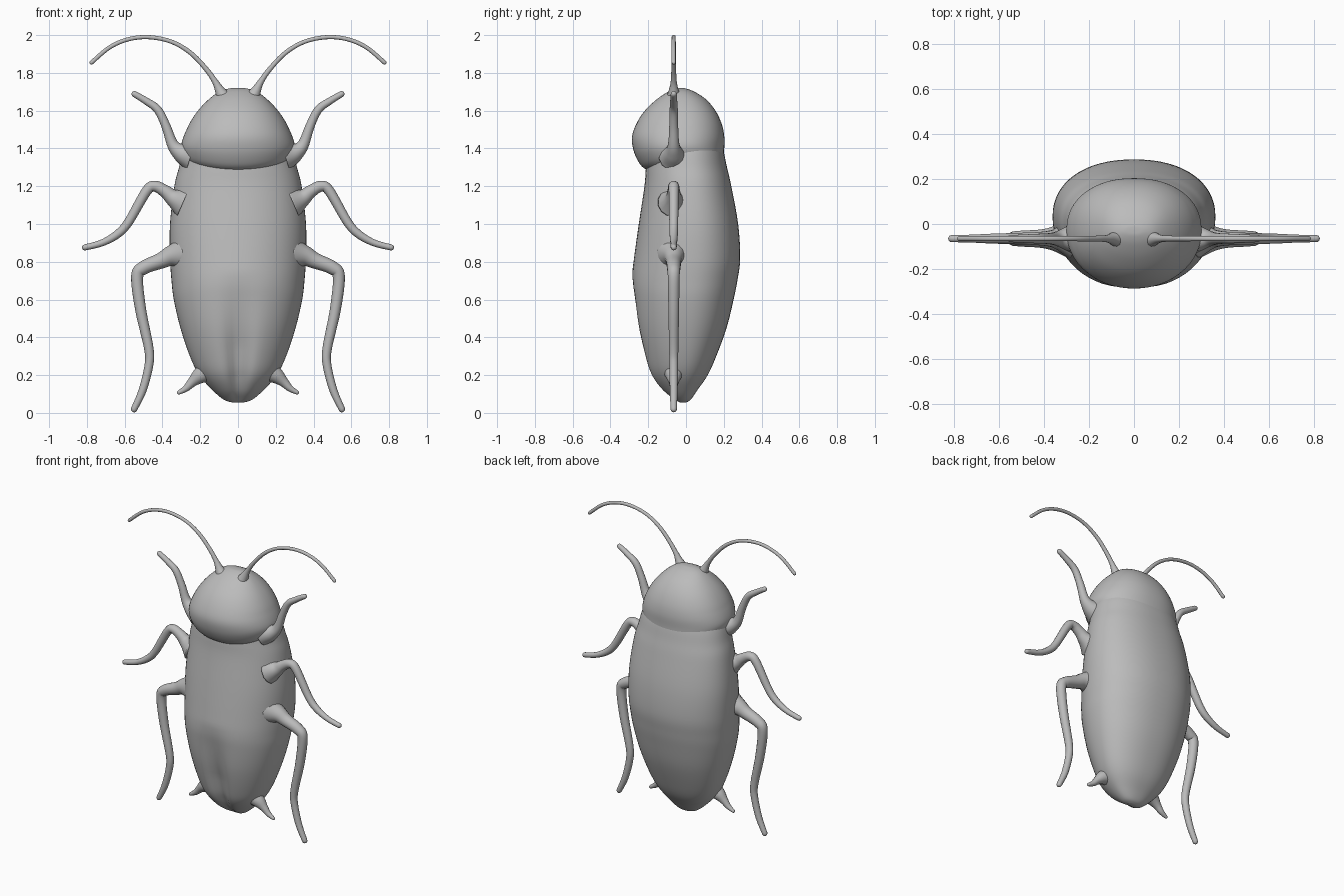
import bpy, bmesh, math

grey = bpy.data.materials.new("plain grey")
grey.diffuse_color = (0.5, 0.5, 0.5, 1)
LIMB_Y = -0.065


def smooth_rows(rows, steps):
    """Catmull-Rom interpolation through rows of numbers."""
    out = []
    for i in range(len(rows) - 1):
        a, b, c, d = (rows[max(0, min(len(rows) - 1, i + k))] for k in (-1, 0, 1, 2))
        for s in range(steps):
            t = s / steps
            out.append([0.5 * (2 * q + (r - p) * t + (2 * p - 5 * q + 4 * r - e) * t * t
                               + (3 * q - p - 3 * r + e) * t ** 3)
                        for p, q, r, e in zip(a, b, c, d)])
    return out + [list(rows[-1])]


def skin(name, rings):
    """Closed smooth mesh over a stack of rings."""
    bm = bmesh.new()
    loops = [[bm.verts.new(p) for p in ring] for ring in rings]
    n = len(loops[0])
    for lo, hi in zip(loops, loops[1:]):
        for i in range(n):
            bm.faces.new((lo[i], lo[(i + 1) % n], hi[(i + 1) % n], hi[i]))
    bm.faces.new(loops[0])
    bm.faces.new(loops[-1])
    bmesh.ops.recalc_face_normals(bm, faces=bm.faces)
    for f in bm.faces:
        f.smooth = True
    me = bpy.data.meshes.new(name)
    bm.to_mesh(me)
    bm.free()
    me.materials.append(grey)
    ob = bpy.data.objects.new(name, me)
    bpy.context.collection.objects.link(ob)


def loft(name, rows, groove=0.0, sag=0.0, sides=64):
    """Rows: height, half width, front y, back y, y of the widest line."""
    rings = []
    for z, w, front, back, mid in smooth_rows(rows, 5):
        ring = []
        for i in range(sides):
            a = 2 * math.pi * i / sides
            c, s = math.cos(a), math.sin(a)
            p = 0.9 if s > 0 else 0.95
            x = w * math.copysign(abs(c) ** p, c)
            y = mid + (back - mid if s > 0 else mid - front) * math.copysign(abs(s) ** p, s)
            # valley between the wing ridges
            if s < 0 and groove:
                depth = groove * max(0, min(1, (0.75 - z) / 0.4)) * min(1, w / 0.2)
                y += depth * math.exp(-(x / (0.03 + 0.09 * z)) ** 2)
            # lower rim curves up towards the sides
            lift = sag * x * x * max(0, min(1, (1.5 - z) / 0.2))
            ring.append((x, y, z + lift))
        rings.append(ring)
    skin(name, rings)


def limb(name, rows, sides=14):
    """Mirrored pair of round-ended tubes; rows: x, z, radius."""
    pts = smooth_rows(rows, 6)
    for label, side in (("right", 1), ("left", -1)):
        rings = []
        for i, (x, z, r) in enumerate(pts):
            a, b = pts[max(i - 1, 0)], pts[min(i + 1, len(pts) - 1)]
            dx, dz = b[0] - a[0], b[1] - a[1]
            m = math.hypot(dx, dz)
            dx, dz = dx / m, dz / m
            caps = [0] if i < len(pts) - 1 else [0, 0.5, 0.8, 0.96]
            for k in caps:
                q = r * math.sqrt(1 - k * k)
                ring = []
                for j in range(sides):
                    t = 2 * math.pi * j / sides
                    u = q * math.cos(t)
                    ring.append((side * (x + dx * r * k - dz * u), LIMB_Y + q * math.sin(t),
                                 z + dz * r * k + dx * u))
                rings.append(ring)
        skin(f"{label}_{name}", rings)


# Abdomen with folded wings
loft("body", [
    (0.055, 0.03, -0.04, 0.00, -0.02), (0.07, 0.075, -0.07, 0.025, -0.02),
    (0.12, 0.135, -0.135, 0.06, -0.02), (0.2, 0.205, -0.195, 0.115, -0.02),
    (0.3, 0.255, -0.23, 0.16, -0.01), (0.45, 0.305, -0.265, 0.215, 0.0),
    (0.6, 0.34, -0.283, 0.252, 0.01), (0.7, 0.352, -0.288, 0.272, 0.02),
    (0.82, 0.36, -0.275, 0.287, 0.03), (1.0, 0.36, -0.25, 0.276, 0.03),
    (1.2, 0.337, -0.22, 0.24, 0.02), (1.3, 0.312, -0.212, 0.217, 0.01),
    (1.4, 0.285, -0.2, 0.194, 0.0), (1.5, 0.23, -0.15, 0.15, 0.0),
    (1.58, 0.15, -0.1, 0.1, 0.0)], groove=0.05)

# Domed head shield
loft("head_shield", [
    (1.27, 0.23, -0.17, 0.13, -0.03), (1.295, 0.27, -0.222, 0.18, -0.03),
    (1.33, 0.29, -0.252, 0.2, -0.03), (1.39, 0.3, -0.278, 0.202, -0.03),
    (1.46, 0.286, -0.286, 0.203, -0.03), (1.53, 0.258, -0.263, 0.189, -0.03),
    (1.6, 0.212, -0.218, 0.156, -0.03), (1.66, 0.155, -0.155, 0.106, -0.03),
    (1.7, 0.1, -0.095, 0.045, -0.03), (1.717, 0.05, -0.055, 0.0, -0.03),
    (1.72, 0.01, -0.032, -0.02, -0.025)], sag=0.5)

# Antennae
limb("antenna", [
    (0.07, 1.66, 0.045), (0.095, 1.705, 0.027), (0.122, 1.755, 0.016), (0.17, 1.822, 0.013),
    (0.25, 1.905, 0.012), (0.35, 1.964, 0.011), (0.47, 1.989, 0.011), (0.58, 1.978, 0.011),
    (0.68, 1.935, 0.011), (0.775, 1.855, 0.011)])

# Three pairs of legs
limb("front_leg", [
    (0.25, 1.36, 0.08), (0.3, 1.378, 0.052), (0.345, 1.42, 0.031), (0.382, 1.52, 0.024),
    (0.425, 1.605, 0.022), (0.485, 1.65, 0.019), (0.548, 1.688, 0.016)])
limb("middle_leg", [
    (0.29, 1.115, 0.085), (0.345, 1.14, 0.046), (0.385, 1.172, 0.034), (0.44, 1.2, 0.029),
    (0.485, 1.173, 0.027), (0.58, 1.01, 0.024), (0.64, 0.945, 0.022), (0.72, 0.9, 0.018),
    (0.81, 0.876, 0.016)])
limb("hind_leg", [
    (0.29, 0.84, 0.09), (0.355, 0.83, 0.056), (0.41, 0.805, 0.042), (0.5, 0.768, 0.036),
    (0.534, 0.72, 0.032), (0.515, 0.545, 0.029), (0.472, 0.34, 0.025),
    (0.472, 0.25, 0.023), (0.505, 0.12, 0.021), (0.55, 0.02, 0.017)])

# Tail spikes
limb("tail_spike", [
    (0.16, 0.22, 0.055), (0.205, 0.195, 0.042), (0.243, 0.162, 0.026), (0.275, 0.13, 0.018),
    (0.312, 0.108, 0.011)])
